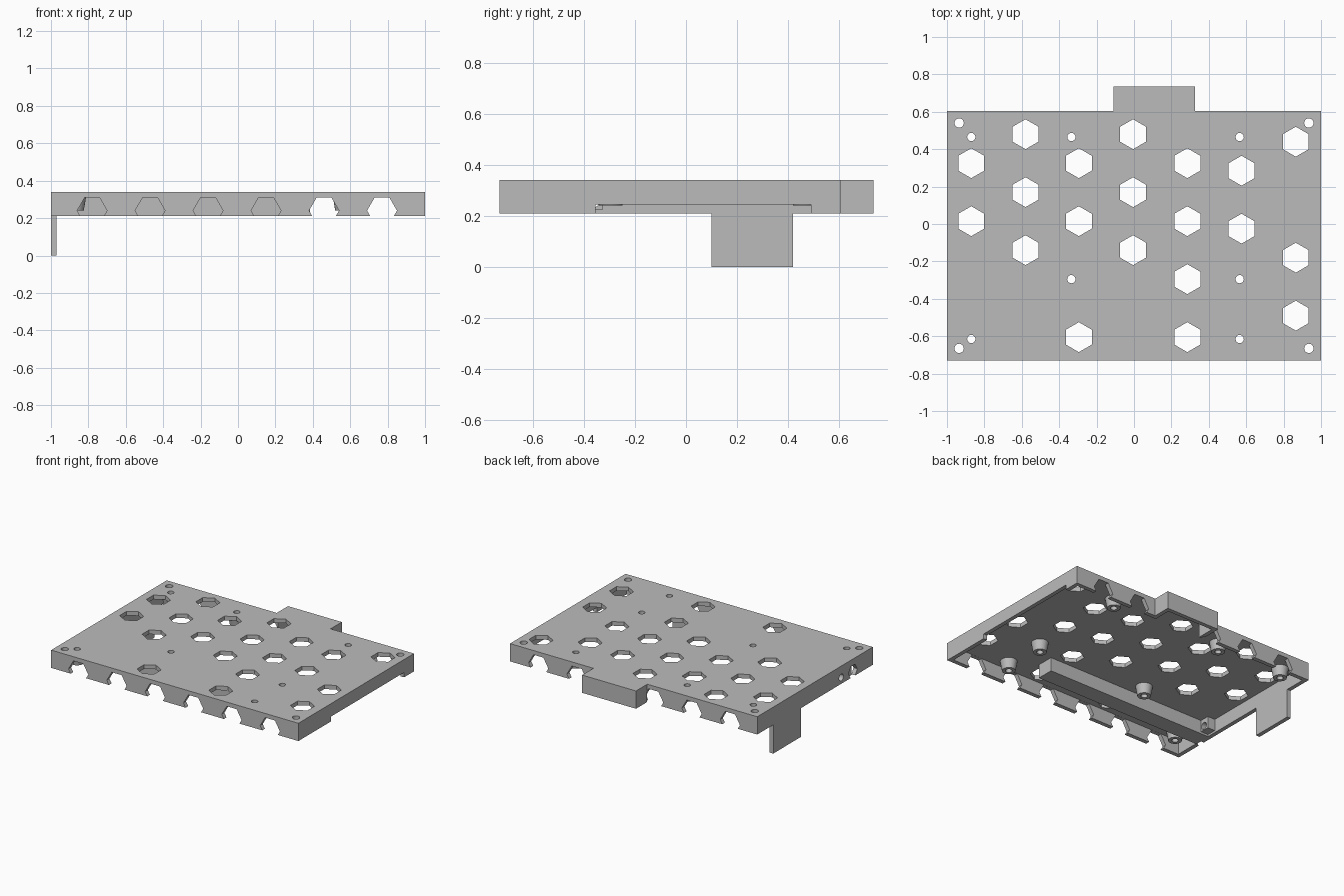
import bpy, bmesh
from math import sin, cos, tau

cube = bpy.data.objects.get("Cube")
if cube:
    bpy.data.objects.remove(cube, do_unlink=True)

grey = bpy.data.materials.new("plain grey")
grey.use_nodes = True
COLOR = (0.5, 0.5, 0.5, 1)
grey.diffuse_color = COLOR
grey.node_tree.nodes["Principled BSDF"].inputs["Base Color"].default_value = COLOR

TOP, RIM, UNDER = 0.34, 0.21, 0.31       # plate top, wall bottom, plate underside
FRONT, BACK, WALL = -0.73, 0.605, 0.03


def ngon(u, v, r, n=6, phase=0.0):
    return [(u + r * cos(phase + tau * i / n), v + r * sin(phase + tau * i / n)) for i in range(n)]


def rect(u0, u1, v0, v1):
    return [(u0, v0), (u1, v0), (u1, v1), (u0, v1)]


def prisms(name, items):
    """One object from (outline, axis, start, end, end scale) prisms."""
    place = {"x": lambda u, v, w: (w, u, v),
             "y": lambda u, v, w: (u, w, v),
             "z": lambda u, v, w: (u, v, w)}
    bm = bmesh.new()
    for pts, axis, a, b, taper in items:
        cu = sum(p[0] for p in pts) / len(pts)
        cv = sum(p[1] for p in pts) / len(pts)
        lo = [bm.verts.new(place[axis](u, v, a)) for u, v in pts]
        hi = [bm.verts.new(place[axis](cu + (u - cu) * taper, cv + (v - cv) * taper, b)) for u, v in pts]
        bm.faces.new(lo)
        bm.faces.new(hi[::-1])
        for i in range(len(pts)):
            j = (i + 1) % len(pts)
            bm.faces.new((lo[i], hi[i], hi[j], lo[j]))
    bmesh.ops.recalc_face_normals(bm, faces=bm.faces)
    me = bpy.data.meshes.new(name)
    bm.to_mesh(me)
    bm.free()
    me.materials.append(grey)
    ob = bpy.data.objects.new(name, me)
    bpy.context.collection.objects.link(ob)
    return ob


def cut(target, items):
    cutter = prisms("cutter", items)
    cutter.hide_render = True
    mod = target.modifiers.new("cut", "BOOLEAN")
    mod.operation, mod.solver, mod.object = "DIFFERENCE", "EXACT", cutter
    bpy.context.view_layer.objects.active = target
    bpy.ops.object.modifier_apply(modifier=mod.name)
    bpy.data.objects.remove(cutter, do_unlink=True)


def tray_outline(inset):
    """Rectangle with a tab on its back edge."""
    x, y0, y1 = 1 - inset, FRONT + inset, BACK - inset
    t0, t1, ty = -0.11 + inset, 0.325 - inset, 0.735 - inset
    return [(-x, y0), (x, y0), (x, y1), (t1, y1), (t1, ty), (t0, ty), (t0, y1), (-x, y1)]


# Tray: plate, outer walls and back tab
tray = prisms("tray", [(tray_outline(0), "z", RIM, TOP, 1)])
cut(tray, [(tray_outline(WALL), "z", 0.1, UNDER, 1)])

# Hexagonal vents and screw holes through the plate
vents = {-0.87: (0.325, 0.015), -0.58: (0.48, 0.17, -0.14), -0.295: (0.325, 0.015, -0.605),
         -0.005: (0.48, 0.17, -0.14), 0.285: (0.325, 0.015, -0.295, -0.605),
         0.575: (0.285, -0.025), 0.865: (0.44, -0.18, -0.49)}
bosses = [(-0.87, 0.465), (-0.335, 0.465), (0.565, 0.465), (-0.335, -0.295),
          (0.565, -0.295), (-0.87, -0.615), (0.565, -0.615)]
corners = [(s * 0.935, y) for s in (-1, 1) for y in (0.54, -0.665)]
boss_holes = [(ngon(x, y, 0.022, 20), "z", 0.2, 0.4, 1) for x, y in bosses]
cut(tray, [(ngon(x, y, 0.08, 6, tau / 12), "z", 0.3, 0.4, 1) for x, ys in vents.items() for y in ys]
    + boss_holes + [(ngon(x, y, 0.025, 20), "z", 0.3, 0.4, 1) for x, y in corners])

# Hexagonal notches in the front and back walls
notch_x = [-0.78 + 0.31 * i for i in range(6)]
hexes = [(x, ngon(x, 0.24, 0.08)) for x in notch_x]
cut(tray, [(h, "y", FRONT - 0.05, FRONT + 0.04, 1) for x, h in hexes]
    + [(h, "y", BACK - 0.04, BACK + 0.0005, 1) for x, h in hexes if abs(x - 0.15) > 0.1])

# Side wall openings: long slot on the left, cable notch and round hole on the right
cut(tray, [(rect(-0.355, 0.49, 0.15, 0.245), "x", 0.95, 1.05, 1),
           (ngon(-0.5, 0.25, 0.05), "x", -1.05, -0.965, 1),
           (ngon(-0.365, 0.257, 0.025, 20), "x", -1.05, -0.965, 1)])

# Screw bosses under the plate
posts = prisms("screw_bosses", [(ngon(x, y, 0.045, 24), "z", 0.24, UNDER + 0.005, 1.3) for x, y in bosses])
cut(posts, boss_holes)

# Inner bar and the small socket block beside it
prisms("inner_bar", [(rect(-0.975, 0.385, -0.52, -0.395), "z", RIM, UNDER + 0.005, 1)])
socket = prisms("socket_block", [(rect(-0.975, -0.91, -0.4, -0.325), "z", 0.225, UNDER + 0.005, 1)])
cut(socket, [(ngon(-0.365, 0.257, 0.025, 20), "x", -1.05, -0.85, 1)])

# Hanging side flap
prisms("side_flap", [(rect(-1, -1 + WALL, 0.1, 0.42), "z", 0, RIM, 1)])

# Smooth only the round walls
for ob in (tray, posts, socket):
    bpy.ops.object.select_all(action="DESELECT")
    ob.select_set(True)
    bpy.context.view_layer.objects.active = ob
    bpy.ops.object.shade_smooth_by_angle(angle=0.5)
